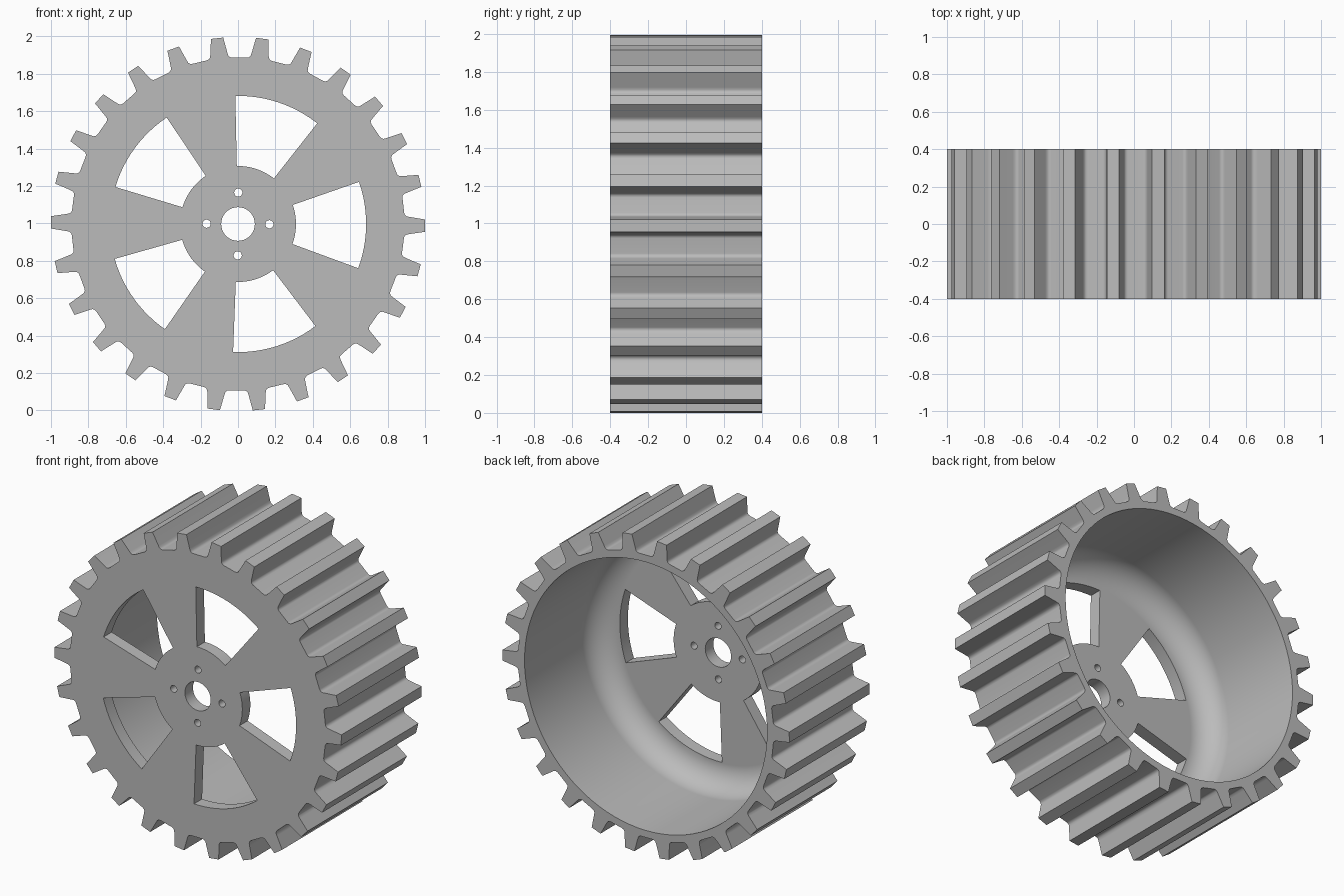
import bpy
import bmesh
from math import sin, cos, pi, radians, atan2, hypot

if "Cube" in bpy.data.objects:
    bpy.data.objects.remove(bpy.data.objects["Cube"], do_unlink=True)

CENTRE_Z = 0.997
TURN = radians(-0.5)
TEETH = 26
FRONT, BACK = -0.4, 0.4
PLATE = 0.08           # thickness of the front web
RIM, FILLET = 0.845, 0.155


def polar(r, a):
    return r * cos(a), r * sin(a)


def circle(r, n, centre=(0, 0)):
    return [(centre[0] + x, centre[1] + z)
            for x, z in (polar(r, 2 * pi * i / n) for i in range(n))]


def loft(name, outline, sections):
    """Closed solid: the outline is scaled and placed at each (scale, y)."""
    bm = bmesh.new()
    rings = [[bm.verts.new((x * s, y, z * s + CENTRE_Z)) for x, z in outline]
             for s, y in sections]
    n = len(outline)
    for a, b in zip(rings, rings[1:]):
        for i in range(n):
            j = (i + 1) % n
            bm.faces.new((a[i], a[j], b[j], b[i]))
    bm.faces.new(rings[0])
    bm.faces.new(rings[-1])
    bmesh.ops.recalc_face_normals(bm, faces=bm.faces)
    mesh = bpy.data.meshes.new(name)
    bm.to_mesh(mesh)
    bm.free()
    obj = bpy.data.objects.new(name, mesh)
    bpy.context.collection.objects.link(obj)
    return obj


# Toothed outline: one half tooth (sideways, outward), mirrored and repeated
half_tooth = [(0.067, 0.888), (0.056, 0.892), (0.049, 0.901),
              (0.046, 0.915), (0.033, 0.9995)]
tooth = [(-t, r) for t, r in half_tooth] + half_tooth[::-1]
outline = []
for k in range(TEETH):
    base = TURN + 2 * pi * k / TEETH
    outline += [polar(hypot(t, r), base + atan2(t, r)) for t, r in tooth]
wheel = loft("toothed_wheel", outline, [(1, FRONT), (1, BACK)])

# Hollow back with a rounded inner corner
floor = FRONT + PLATE
steps = 10
bowl = [(RIM, BACK + 0.1)]
for i in range(steps + 1):
    a = pi / 2 * i / steps
    bowl.append((RIM - FILLET + FILLET * cos(a), floor + FILLET - FILLET * sin(a)))
cutters = [loft("hollow_cutter", circle(1, 96), bowl)]

# Five windows between the spokes
through = [(1, FRONT - 0.1), (1, floor + 0.2)]
half = radians(19.7)
arc = [-half + 2 * half * i / 12 for i in range(13)]
for k in range(5):
    mid = TURN + 2 * pi * k / 5
    window = [polar(0.685, mid + a) for a in arc]
    window += [polar(0.31, mid + a) for a in reversed(arc)]
    cutters.append(loft("window_cutter", window, through))

# Axle hole and four bolt holes
cutters.append(loft("axle_cutter", circle(0.09, 40), through))
for k in range(4):
    cutters.append(loft("bolt_cutter",
                        circle(0.022, 20, polar(0.168, TURN + k * pi / 2)), through))

# Cut, then bake the result and drop the cutters
for cutter in cutters:
    cutter.hide_render = True
    mod = wheel.modifiers.new(cutter.name, "BOOLEAN")
    mod.operation = "DIFFERENCE"
    mod.solver = "EXACT"
    mod.object = cutter
bpy.context.view_layer.update()
baked = bpy.data.meshes.new_from_object(
    wheel.evaluated_get(bpy.context.evaluated_depsgraph_get()))
wheel.modifiers.clear()
wheel.data = baked
for cutter in cutters:
    bpy.data.objects.remove(cutter, do_unlink=True)

# Single plain grey
grey = bpy.data.materials.new("plain_grey")
grey.use_nodes = True
colour = (0.5, 0.5, 0.5, 1)
grey.diffuse_color = colour
grey.node_tree.nodes["Principled BSDF"].inputs["Base Color"].default_value = colour
wheel.data.materials.clear()
wheel.data.materials.append(grey)

# Smooth fillets, crisp edges
bpy.ops.object.select_all(action="DESELECT")
wheel.select_set(True)
bpy.context.view_layer.objects.active = wheel
bpy.ops.object.shade_smooth_by_angle(angle=radians(35))
weighted = wheel.modifiers.new("flat_face_normals", "WEIGHTED_NORMAL")
weighted.keep_sharp = True
